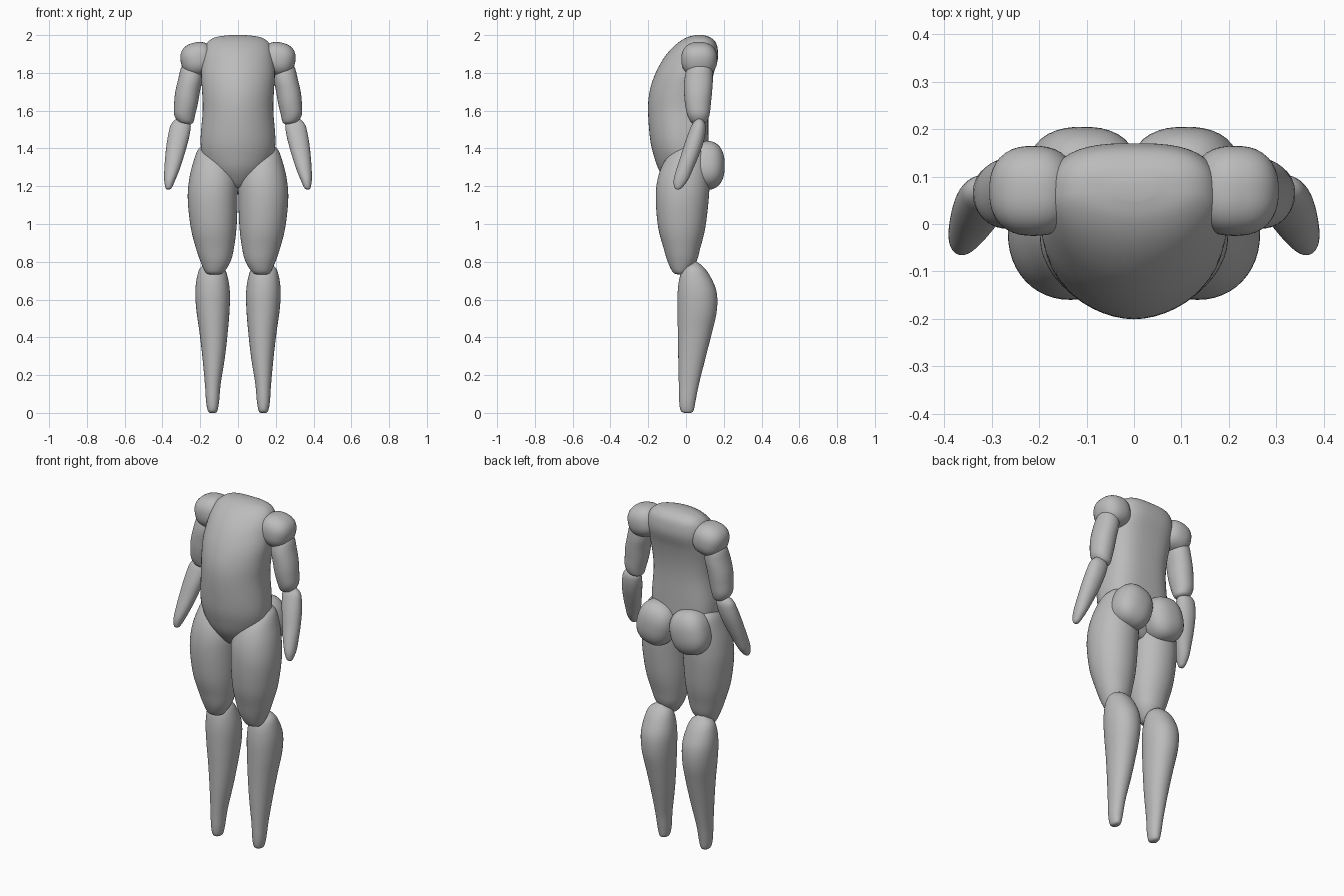
import bpy, bmesh, math
from mathutils import Vector

clay = bpy.data.materials.new("light grey")
clay.diffuse_color = (0.5, 0.5, 0.5, 1)


def spline(a, b, c, d, t):
    return [0.5 * (2 * q + (r - p) * t + (2 * p - 5 * q + 4 * r - s) * t * t
                   + (3 * q - p - 3 * r + s) * t ** 3) for p, q, r, s in zip(a, b, c, d)]


def power(v, n):
    return math.copysign(abs(v) ** (2 / n), v)


def finish(name, bm, mirror):
    bmesh.ops.recalc_face_normals(bm, faces=bm.faces)
    for f in bm.faces:
        f.smooth = True
    me = bpy.data.meshes.new(name)
    bm.to_mesh(me)
    bm.free()
    me.materials.append(clay)
    ob = bpy.data.objects.new(name, me)
    bpy.context.collection.objects.link(ob)
    if mirror:
        ob.modifiers.new("mirror", 'MIRROR').use_mirror_merge = False
    return ob


def loft(name, rows, front=2.1, back=2.1, mirror=True, seg=48, steps=5):
    """Rows are (z, x min, x max, y min, y max); rings between are splined."""
    pts = [rows[0]] + rows + [rows[-1]]
    rings = [spline(*pts[i:i + 4], k / steps)
             for i in range(len(rows) - 1) for k in range(steps)] + [rows[-1]]
    bm = bmesh.new()
    loops = []
    for z, x0, x1, y0, y1 in rings:
        loop = []
        for i in range(seg):
            a = 2 * math.pi * i / seg
            n = back if math.sin(a) > 0 else front
            loop.append(bm.verts.new(((x0 + x1) / 2 + (x1 - x0) / 2 * power(math.cos(a), n),
                                      (y0 + y1) / 2 + (y1 - y0) / 2 * power(math.sin(a), n), z)))
        loops.append(loop)
    for lo, hi in zip(loops, loops[1:]):
        for i in range(seg):
            j = (i + 1) % seg
            bm.faces.new((lo[i], lo[j], hi[j], hi[i]))
    bm.faces.new(loops[0])
    bm.faces.new(loops[-1])
    return finish(name, bm, mirror)


def blob(name, centre, radii, n, tilt=0):
    """Slightly squared ellipsoid, tilted about y."""
    bm = bmesh.new()
    bmesh.ops.create_uvsphere(bm, u_segments=40, v_segments=24, radius=1)
    for v in bm.verts:
        k = sum(abs(c) ** n for c in v.co) ** (-1 / n)
        x, y, z = (c * k * r for c, r in zip(v.co, radii))
        ca, sa = math.cos(tilt), math.sin(tilt)
        v.co = Vector((x * ca + z * sa, y, z * ca - x * sa)) + Vector(centre)
    return finish(name, bm, True)


# Torso: rounded belly in front, flatter back
torso = [(1.19, .03, -.05, .03), (1.205, .08, -.085, .06), (1.28, .15, -.14, .10),
         (1.36, .188, -.17, .118), (1.45, .198, -.19, .12), (1.60, .187, -.201, .12),
         (1.70, .19, -.193, .128), (1.79, .195, -.165, .145), (1.87, .19, -.123, .168),
         (1.925, .18, -.08, .168), (1.965, .158, -.035, .155), (1.99, .115, .01, .125),
         (2.0, .04, .05, .09)]
loft("torso", [(z, -w, w, a, b) for z, w, a, b in torso], 1.85, 2.9, False)

# Legs
loft("thigh", [(.733, .10, .15, -.045, -.01), (.745, .075, .172, -.07, .018),
               (.80, .04, .198, -.097, .055), (.87, .022, .222, -.118, .075),
               (.98, .008, .25, -.147, .102), (1.13, .002, .266, -.16, .12),
               (1.24, .003, .258, -.15, .125), (1.33, .03, .236, -.115, .12),
               (1.39, .08, .214, -.06, .10), (1.42, .13, .185, 0, .07)])
loft("lower_leg", [(.0, .12, .15, -.008, .025), (.012, .109, .16, -.028, .04),
                   (.06, .10, .169, -.036, .05), (.15, .092, .175, -.038, .068),
                   (.29, .07, .188, -.041, .103), (.42, .055, .203, -.043, .136),
                   (.54, .045, .22, -.045, .163), (.64, .043, .226, -.044, .162),
                   (.72, .055, .217, -.033, .13), (.77, .075, .198, -.01, .095),
                   (.798, .115, .155, .03, .06)])

# Buttocks
blob("buttock", (.108, .108, 1.31), (.112, .097, .128), 2.4, -.25)

# Shoulders and arms
blob("shoulder", (.212, .07, 1.872), (.092, .095, .09), 2.4, .2)
loft("upper_arm", [(1.528, .25, .28, .05, .085), (1.54, .236, .315, .025, .11),
                   (1.58, .226, .338, .006, .125), (1.64, .212, .338, -.006, .132),
                   (1.70, .202, .332, -.01, .138), (1.77, .188, .316, -.008, .142),
                   (1.83, .19, .30, .01, .135), (1.87, .22, .27, .05, .10)])
loft("forearm", [(1.183, .36, .377, -.05, -.035), (1.195, .349, .385, -.062, -.018),
                 (1.235, .331, .391, -.065, .012), (1.29, .309, .39, -.051, .037),
                 (1.36, .286, .385, -.028, .067), (1.43, .266, .377, -.006, .092),
                 (1.49, .253, .366, .016, .104), (1.53, .253, .353, .034, .102),
                 (1.563, .285, .32, .06, .08)])
